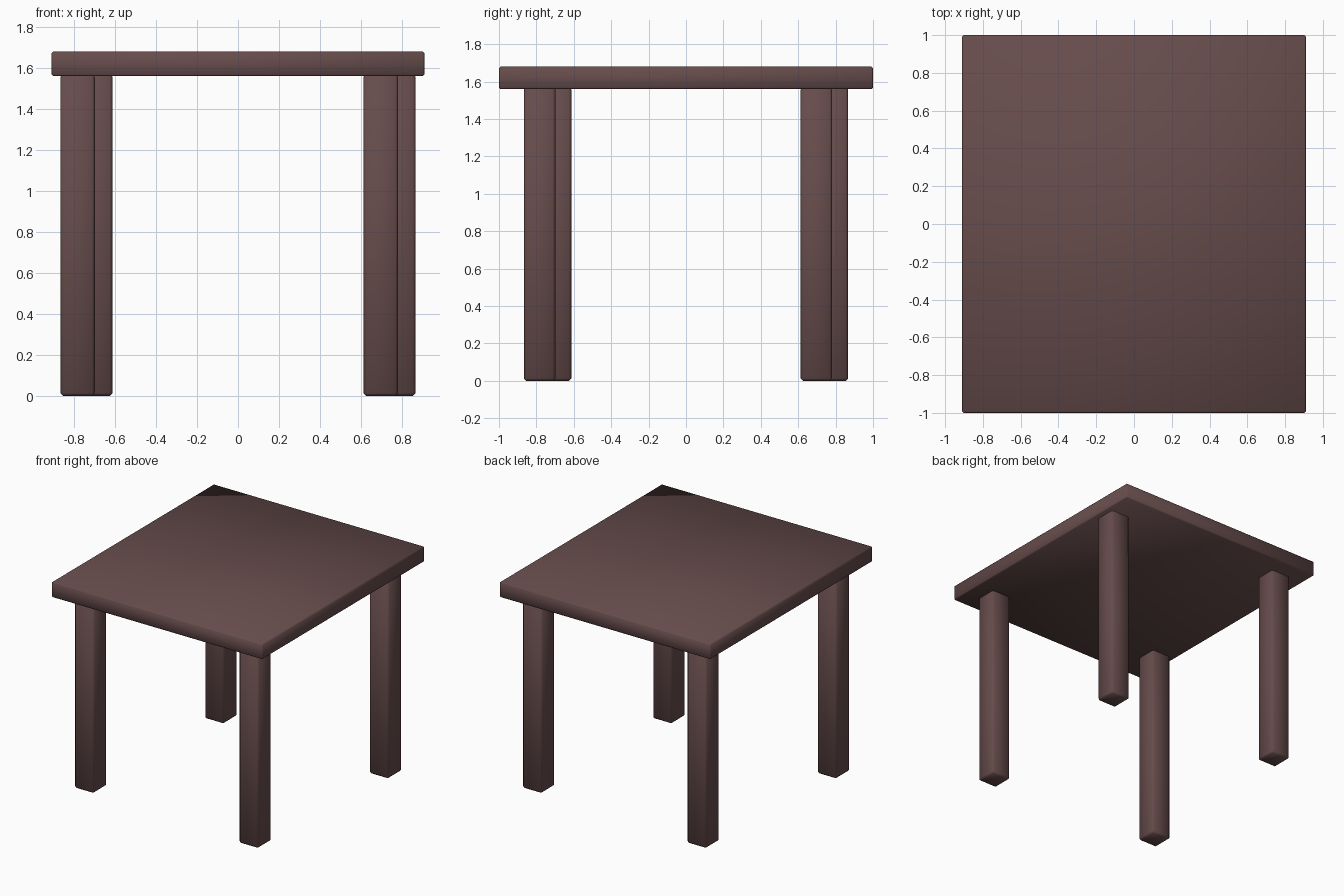
import bpy, math
from mathutils import Matrix

if "Cube" in bpy.data.objects:
    bpy.data.objects.remove(bpy.data.objects["Cube"])

# single dark wood colour
wood = bpy.data.materials.new("dark brown wood")
wood.diffuse_color = (0.135, 0.072, 0.072, 1.0)
wood.use_nodes = True
wood.node_tree.nodes["Principled BSDF"].inputs["Base Color"].default_value = wood.diffuse_color


def rounded_box(name, centre, size, bevel):
    """Box with slim chamfered edges and smooth shading."""
    bpy.ops.mesh.primitive_cube_add(size=1)
    ob = bpy.context.object
    ob.name = name
    ob.data.transform(Matrix.Diagonal((*size, 1)))
    ob.location = centre
    mod = ob.modifiers.new("edge bevel", 'BEVEL')
    mod.width = bevel
    mod.segments = 1
    bpy.ops.object.modifier_apply(modifier=mod.name)
    ob.data.materials.append(wood)
    bpy.ops.object.shade_smooth()
    return ob


# table top
TOP_Z, UNDER_Z = 1.68, 1.56
rounded_box("table_top", (0, 0, (TOP_Z + UNDER_Z) / 2),
            (1.82, 2.0, TOP_Z - UNDER_Z), 0.008)

# four legs, each turned a quarter circle from the last (pinwheel layout)
LEG_W, LEG_TOP = 0.168, 1.57
names = ["front_right_leg", "back_right_leg", "back_left_leg", "front_left_leg"]
for i, name in enumerate(names):
    a = i * math.pi / 2
    x, y = 0.697, -0.783
    cx = x * math.cos(a) - y * math.sin(a)
    cy = x * math.sin(a) + y * math.cos(a)
    rounded_box(name, (cx, cy, LEG_TOP / 2), (LEG_W, LEG_W, LEG_TOP), 0.013)
